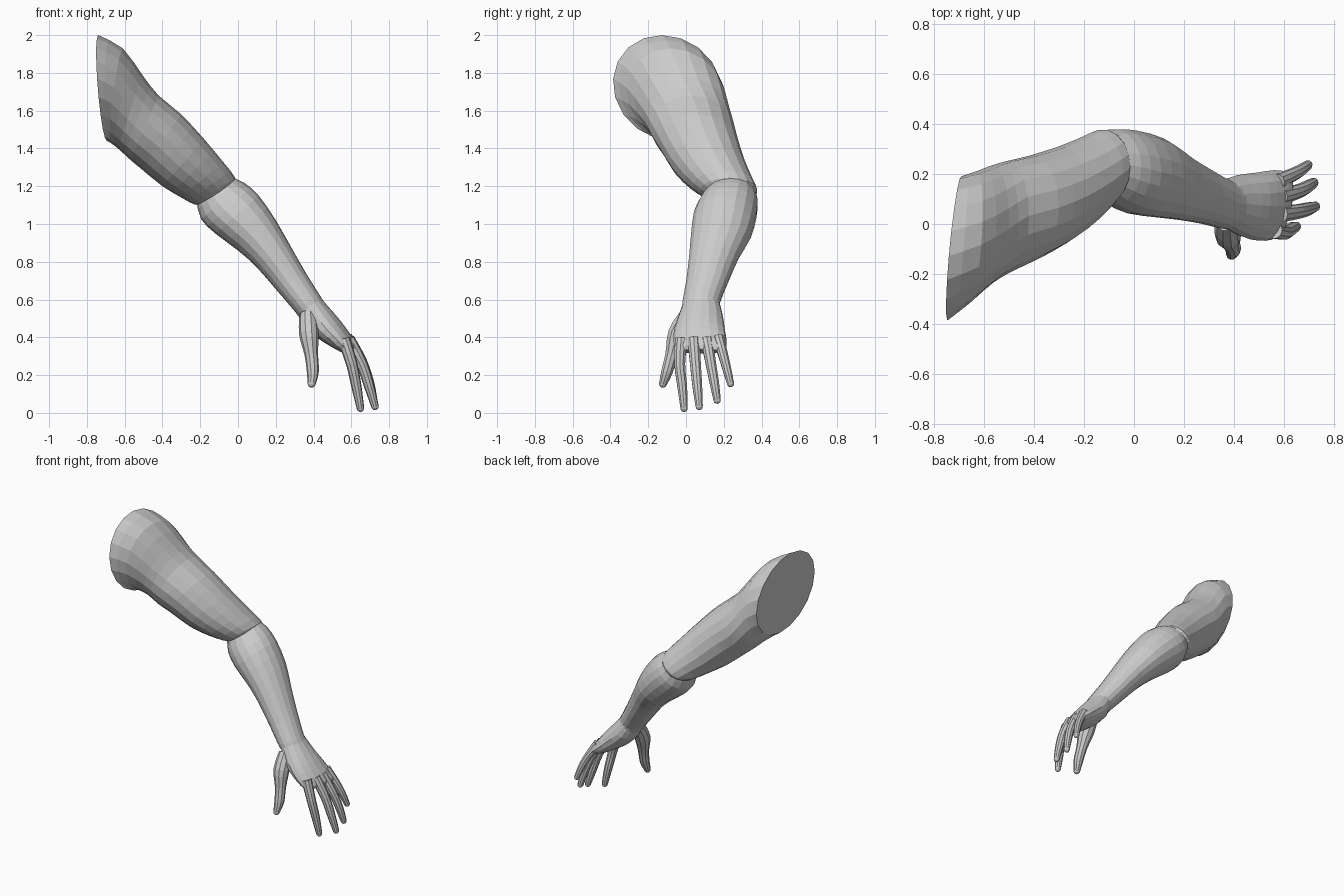
import bpy, bmesh, math
from mathutils import Vector


def spline(rows, steps):
    """Catmull-Rom interpolation between rows of numbers."""
    out = []
    n = len(rows)
    for i in range(n - 1):
        p0, p1, p2, p3 = (rows[max(0, min(n - 1, i + k))] for k in (-1, 0, 1, 2))
        for s in range(steps):
            t = s / steps
            out.append([0.5 * (2 * b + (c - a) * t + (2 * a - 5 * b + 4 * c - d) * t * t
                               + (3 * b - a - 3 * c + d) * t ** 3)
                        for a, b, c, d in zip(p0, p1, p2, p3)])
    out.append(list(rows[-1]))
    return out


def skin(name, rings, smooth=None):
    """Bridge (centre, u, v) ellipses into a closed tube."""
    sides, rings = rings
    bm = bmesh.new()
    loops = []
    for c, u, v in rings:
        loops.append([bm.verts.new(c + u * math.cos(2 * math.pi * k / sides)
                                   + v * math.sin(2 * math.pi * k / sides))
                      for k in range(sides)])
    for a, b in zip(loops, loops[1:]):
        for k in range(sides):
            j = (k + 1) % sides
            bm.faces.new((a[k], a[j], b[j], b[k]))
    bm.faces.new(loops[0])
    bm.faces.new(loops[-1])
    bmesh.ops.recalc_face_normals(bm, faces=bm.faces)
    mesh = bpy.data.meshes.new(name)
    bm.to_mesh(mesh)
    bm.free()
    ob = bpy.data.objects.new(name, mesh)
    bpy.context.collection.objects.link(ob)
    return ob


def limb(name, rows, sides=18, steps=2):
    """Rows: upper x, z / lower x, z / front y, back y / x skew, y skew."""
    rings = []
    for tx, tz, bx, bz, y0, y1, sx, sy in spline(rows, steps):
        c = Vector(((tx + bx) / 2, (y0 + y1) / 2, (tz + bz) / 2))
        u = Vector(((tx - bx) / 2, sy, (tz - bz) / 2))
        v = Vector((sx, (y1 - y0) / 2, 0))
        rings.append((c, u, v))
    return skin(name, (sides, rings))


def digit(name, rows, sides=10):
    """Rows: x, y, z, radius; the tip is rounded off."""
    pts = spline(rows, 3)
    rings = []
    for i, (x, y, z, r) in enumerate(pts):
        d = (Vector(pts[min(i + 1, len(pts) - 1)][:3]) - Vector(pts[max(i - 1, 0)][:3])).normalized()
        u = d.cross(Vector((0, 1, 0))).normalized()
        v = d.cross(u)
        rings.append((Vector((x, y, z)), u * r, v * r))
    c, u, v = rings[-1]
    r = u.length
    for a in (30, 58, 80):
        t = math.radians(a)
        rings.append((c + d * r * math.sin(t), u * math.cos(t), v * math.cos(t)))
    return skin(name, (sides, rings))


# Upper arm with the flat shoulder cut
limb("upper_arm", [
    (-0.74, 2.00, -0.695, 1.44, -0.385, 0.19, 0.025, -0.03),
    (-0.61, 1.93, -0.675, 1.43, -0.315, 0.21, 0.02, -0.03),
    (-0.50, 1.78, -0.63, 1.395, -0.235, 0.235, 0.01, -0.02),
    (-0.42, 1.68, -0.57, 1.34, -0.19, 0.255, 0, 0),
    (-0.30, 1.58, -0.51, 1.29, -0.145, 0.275, 0, 0),
    (-0.18, 1.45, -0.40, 1.20, -0.08, 0.31, 0, 0),
    (-0.08, 1.33, -0.30, 1.14, 0.00, 0.35, 0, 0),
    (-0.015, 1.245, -0.235, 1.105, 0.075, 0.378, 0, 0),
    (-0.02, 1.20, -0.20, 1.10, 0.12, 0.36, 0, 0),
])

# Forearm, tucked into the elbow crease
limb("forearm", [
    (-0.04, 1.25, -0.22, 1.12, 0.12, 0.36, 0, 0),
    (0.03, 1.22, -0.195, 1.025, 0.075, 0.38, 0, 0),
    (0.11, 1.15, -0.12, 0.95, 0.04, 0.375, 0, 0),
    (0.20, 1.02, 0.00, 0.86, 0.025, 0.345, 0, 0),
    (0.28, 0.88, 0.10, 0.77, 0.015, 0.28, 0, 0),
    (0.36, 0.74, 0.20, 0.655, 0.00, 0.225, 0, 0),
    (0.435, 0.62, 0.29, 0.55, -0.02, 0.18, 0, 0),
    (0.46, 0.58, 0.325, 0.505, -0.02, 0.18, 0, 0),
])

# Palm and back of the hand
limb("palm", [
    (0.42, 0.63, 0.30, 0.56, -0.01, 0.175, 0, 0),
    (0.485, 0.555, 0.34, 0.475, -0.04, 0.195, 0, 0),
    (0.545, 0.485, 0.41, 0.405, -0.062, 0.205, 0.01, 0),
    (0.60, 0.41, 0.485, 0.355, -0.067, 0.215, 0.015, 0),
    (0.63, 0.36, 0.54, 0.325, -0.055, 0.21, 0.02, 0),
    (0.63, 0.335, 0.57, 0.315, -0.03, 0.19, 0.02, 0),
], sides=16)

# Thumb and fingers
DIGITS = {
    "thumb": [(0.37, 0.01, 0.52, 0.045), (0.375, -0.045, 0.42, 0.052),
              (0.388, -0.075, 0.31, 0.036), (0.396, -0.10, 0.22, 0.032), (0.39, -0.122, 0.155, 0.022)],
    "index_finger": [(0.56, -0.025, 0.39, 0.034), (0.602, -0.033, 0.26, 0.030),
                     (0.627, -0.02, 0.14, 0.027), (0.648, -0.01, 0.025, 0.020)],
    "middle_finger": [(0.585, 0.04, 0.39, 0.034), (0.655, 0.05, 0.26, 0.030),
                      (0.695, 0.06, 0.14, 0.027), (0.725, 0.07, 0.035, 0.020)],
    "ring_finger": [(0.585, 0.11, 0.39, 0.034), (0.655, 0.13, 0.27, 0.029),
                    (0.695, 0.15, 0.16, 0.026), (0.718, 0.165, 0.068, 0.020)],
    "little_finger": [(0.575, 0.17, 0.40, 0.032), (0.635, 0.197, 0.305, 0.027),
                      (0.67, 0.217, 0.23, 0.024), (0.695, 0.236, 0.155, 0.019)],
}
for name, rows in DIGITS.items():
    digit(name, rows)
